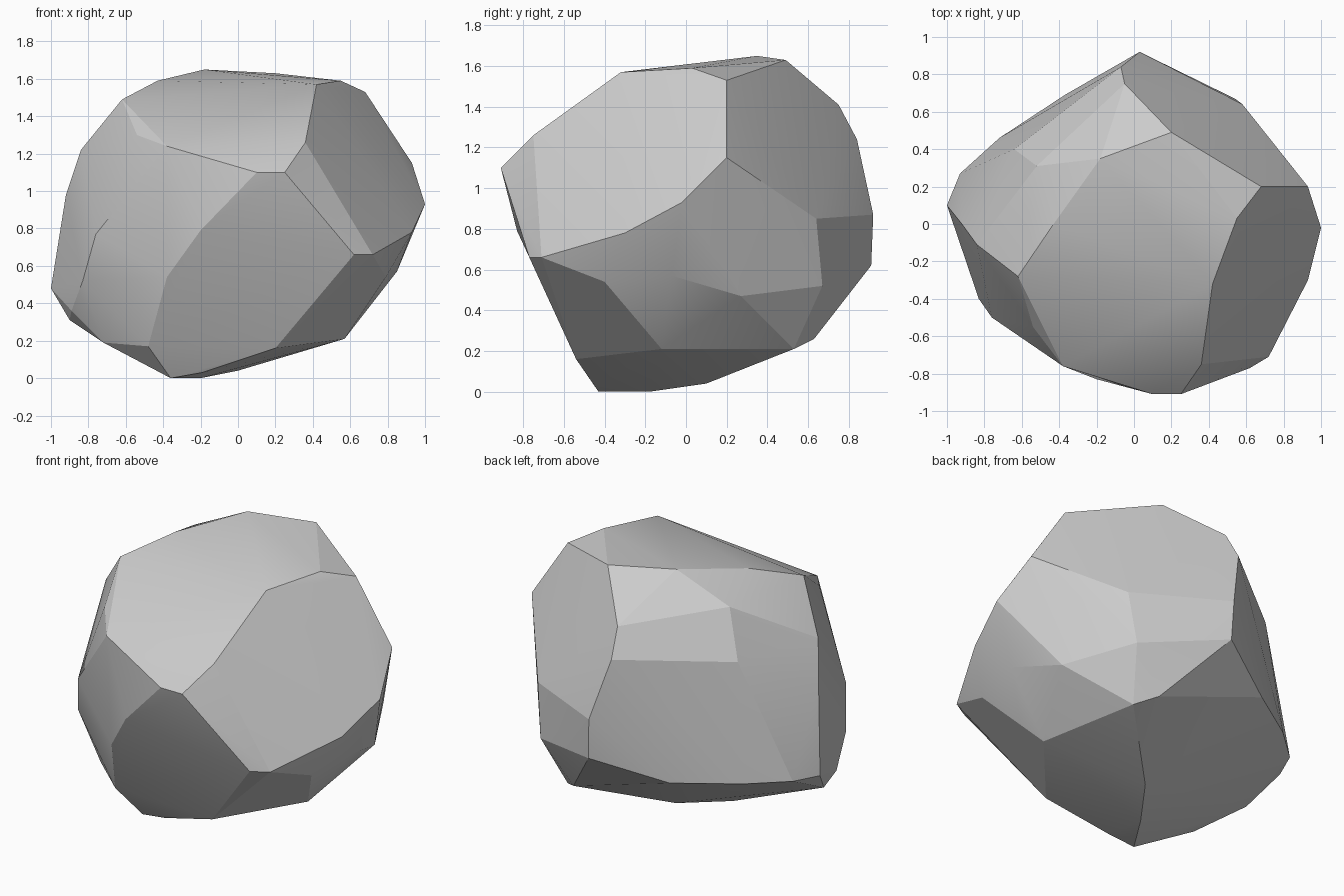
import bpy, bmesh, math

# Corner points of the chipped boulder, grouped by region
corners = [
    # top plateau
    (-.62, -.28, 1.49), (.42, -.32, 1.57), (.55, .03, 1.59), (.68, .20, 1.53),
    (.20, .49, 1.63), (-.18, .35, 1.65), (-.43, 0, 1.59), (-.52, .31, 1.49),
    # back ridge
    (-.05, .75, 1.41), (-.07, .84, 1.24), (.03, .92, .87), (-.64, .40, 1.21), (.58, .64, .85),
    # front brow
    (.25, -.91, 1.10), (.10, -.91, 1.10), (-.38, -.76, 1.24), (-.54, -.55, 1.30), (.36, -.75, 1.26),
    # right bulge
    (.93, .20, 1.15), (1, -.02, .93), (.93, -.30, .78), (.72, -.71, .66), (.62, -.77, .66),
    # left side
    (-.84, -.11, 1.22), (-.92, 0, .98), (-1, .10, .48), (-.76, -.50, .77), (-.83, -.40, .52),
    (-.89, -.22, .36), (-.72, -.33, .19), (-.90, -.08, .31),
    # lower back rim
    (-.93, .27, .49), (-.72, .46, .49), (-.37, .69, .49), (.04, .91, .62), (.54, .67, .52),
    (.34, .63, .26),
    # lower right and underside
    (.85, -.07, .57), (.79, -.40, .54), (.76, .27, .47), (.57, -.12, .21), (.45, .53, .21),
    (.20, -.54, .16), (-.19, -.45, .03), (-.36, -.43, 0), (0, .10, .04), (-.20, -.18, 0),
    # front lower left
    (-.20, -.83, .79), (-.38, -.71, .54), (-.48, -.53, .17),
]

# Wrap the corners in a convex skin and merge nearly flat triangles
bm = bmesh.new()
for c in corners:
    bm.verts.new(c)
bmesh.ops.convex_hull(bm, input=bm.verts[:])
loose = [v for v in bm.verts if not v.link_faces]
bmesh.ops.delete(bm, geom=loose, context='VERTS')
bmesh.ops.dissolve_limit(bm, angle_limit=math.radians(2), verts=bm.verts[:], edges=bm.edges[:])
bmesh.ops.recalc_face_normals(bm, faces=bm.faces[:])

mesh = bpy.data.meshes.new("boulder")
bm.to_mesh(mesh)
bm.free()
boulder = bpy.data.objects.new("boulder", mesh)
bpy.context.collection.objects.link(boulder)

# Soft facets with crisp chipped edges
bpy.context.view_layer.objects.active = boulder
boulder.select_set(True)
bpy.ops.object.shade_smooth_by_angle(angle=math.radians(15))
